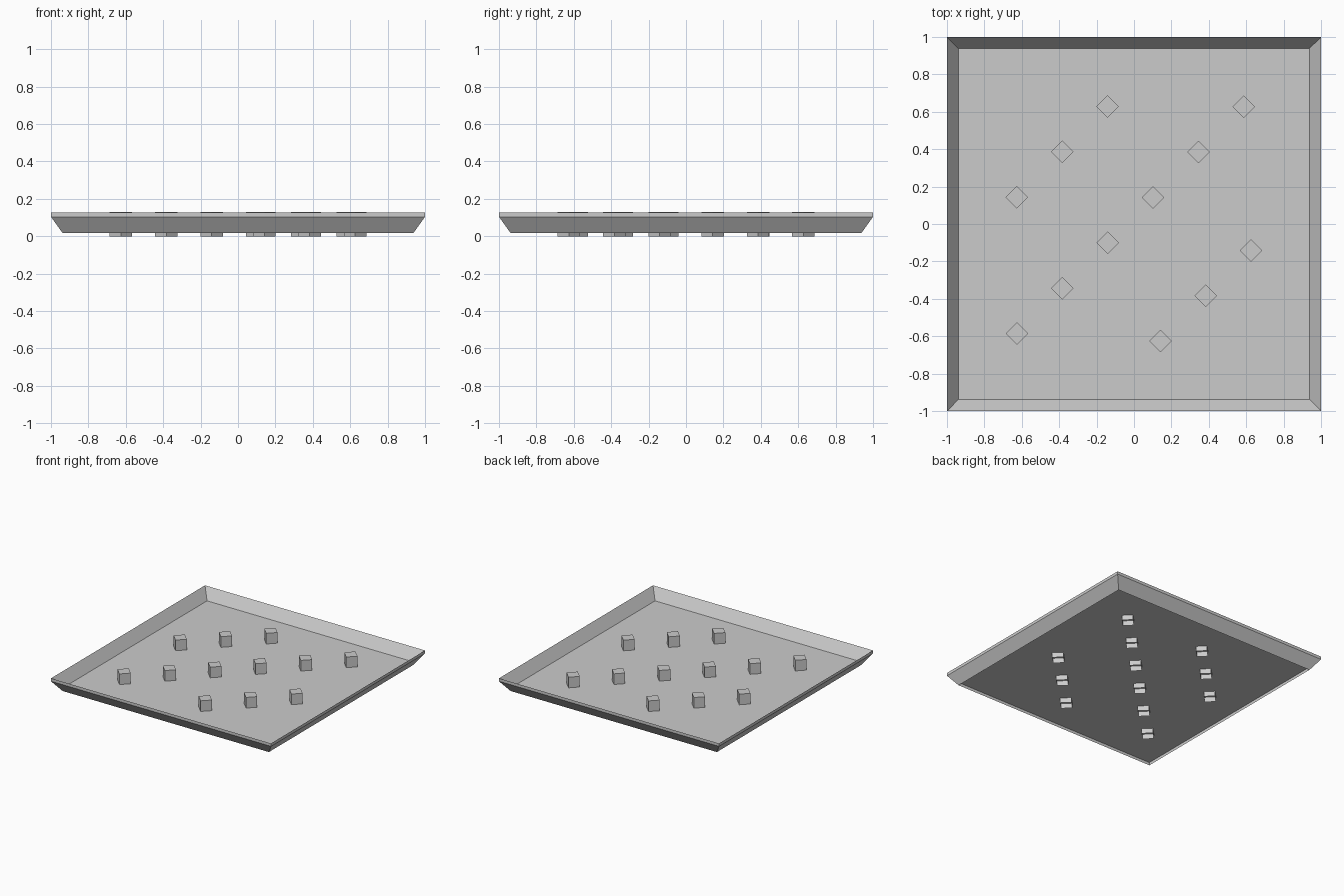
import bpy, bmesh, math

if "Cube" in bpy.data.objects:
    bpy.data.objects.remove(bpy.data.objects["Cube"])

FLOOR_Z, TOP_Z, THICK = 0.041, 0.128, 0.024
HALF_FLOOR = 0.938


def make_object(name, bm):
    mesh = bpy.data.meshes.new(name)
    bm.to_mesh(mesh)
    bm.free()
    obj = bpy.data.objects.new(name, mesh)
    bpy.context.collection.objects.link(obj)
    return obj


def loft(bm, rings, closed=False):
    """Square rings of (corner radius, z, start angle, x, y), joined in order."""
    loops = []
    for r, z, a0, x, y in rings:
        loops.append([bm.verts.new((x + r * math.cos(a0 + i * math.pi / 2),
                                    y + r * math.sin(a0 + i * math.pi / 2), z))
                      for i in range(4)])
    pairs = list(zip(loops, loops[1:]))
    if closed:
        pairs.append((loops[-1], loops[0]))
    for low, high in pairs:
        for i in range(4):
            j = (i + 1) % 4
            bm.faces.new((low[i], low[j], high[j], high[i]))
    return loops


# Sloped tray wall of even vertical thickness, with an upright rim outside
# and a short skirt inside that leaves the single-sheet floor recessed below
diag = math.sqrt(2)
quarter = math.pi / 4
inner, outer = HALF_FLOOR * diag, diag
bm = bmesh.new()
loft(bm, [(inner, FLOOR_Z - THICK, quarter, 0, 0),
          (outer, TOP_Z - THICK, quarter, 0, 0),
          (outer, TOP_Z, quarter, 0, 0),
          (inner, FLOOR_Z, quarter, 0, 0)], closed=True)
make_object("tray_wall", bm)

bm = bmesh.new()
floor = loft(bm, [(inner, FLOOR_Z, quarter, 0, 0)])
bm.faces.new(floor[0])
make_object("tray_floor", bm)

# Diagonal rows of pegs passing through the floor, open underneath
rows = [(-0.626, 0.143, 3), (-0.626, -0.585, 6), (0.141, -0.626, 3)]
STEP = 0.2425
for r, (x0, y0, count) in enumerate(rows):
    for k in range(count):
        x, y = x0 + k * STEP, y0 + k * STEP
        bm = bmesh.new()
        loops = loft(bm, [(0.06, 0.0, 0, x, y), (0.06, TOP_Z + 0.0005, 0, x, y)])
        bm.faces.new(loops[1])
        make_object(f"peg_row{r + 1}_{k + 1}", bm)
